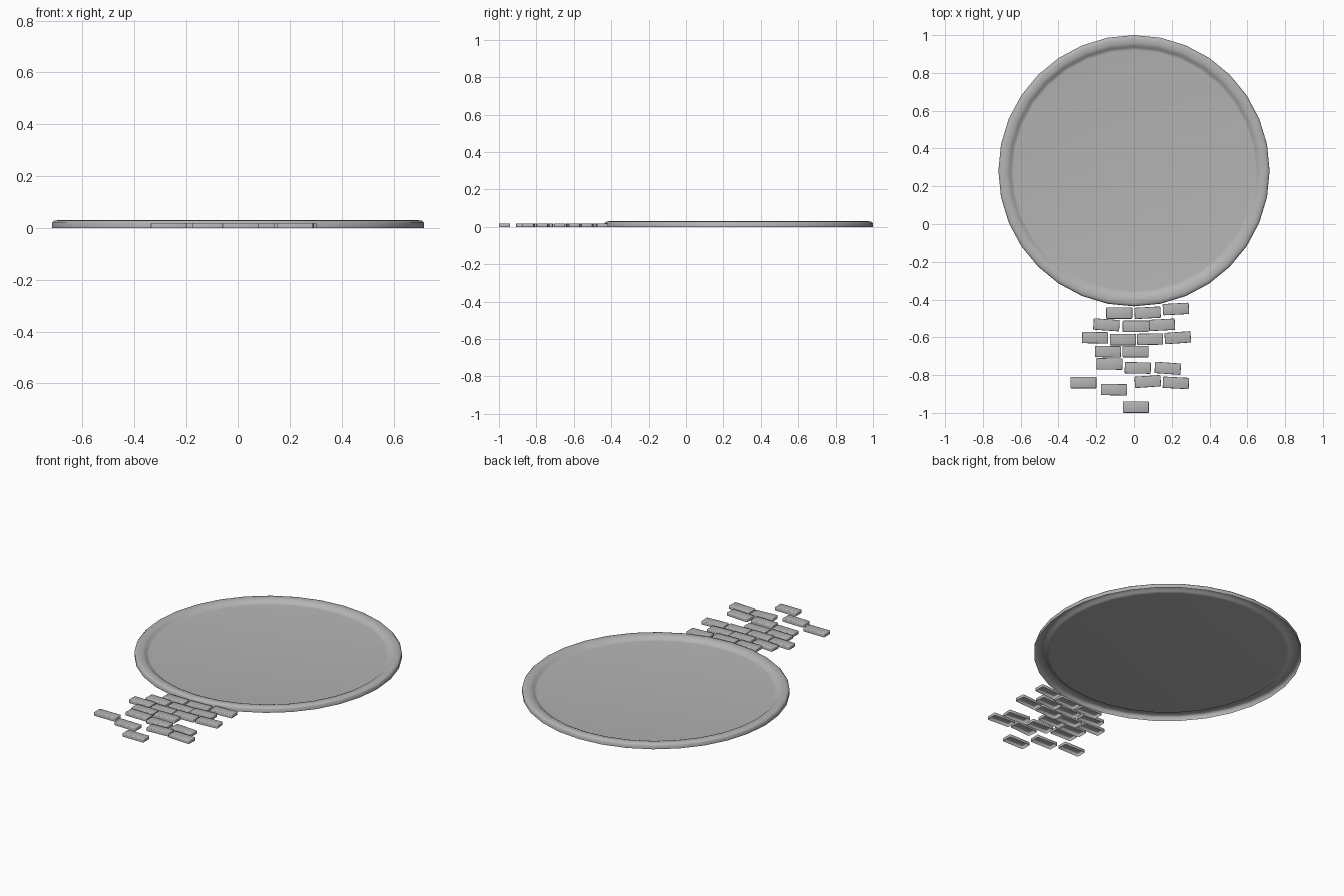
import bpy, bmesh, math
from mathutils import Matrix

if "Cube" in bpy.data.objects:
    bpy.data.objects.remove(bpy.data.objects["Cube"])

CENTRE_Y, SIDES = 0.282, 32

stone = bpy.data.materials.new("stone_grey")
stone.diffuse_color = (0.455, 0.455, 0.455, 1)
stone.use_nodes = True
stone.node_tree.nodes["Principled BSDF"].inputs["Base Color"].default_value = stone.diffuse_color


def add_object(name, bm, loc, angle=0.0):
    mesh = bpy.data.meshes.new(name)
    bm.to_mesh(mesh)
    bm.free()
    mesh.materials.append(stone)
    obj = bpy.data.objects.new(name, mesh)
    obj.location = loc
    obj.rotation_euler.z = math.radians(angle)
    bpy.context.collection.objects.link(obj)
    bpy.ops.object.select_all(action='DESELECT')
    obj.select_set(True)
    bpy.context.view_layer.objects.active = obj
    bpy.ops.object.shade_smooth_by_angle(angle=math.radians(60))
    return obj


def ring(bm, r, z):
    return [bm.verts.new((r * math.cos(2 * math.pi * i / SIDES),
                          r * math.sin(2 * math.pi * i / SIDES), z)) for i in range(SIDES)]


# Round dish: raised hollow rim, open underneath, flowing into a flat floor
bm = bmesh.new()
profile = [(0.718, 0.0), (0.718, 0.020), (0.710, 0.028), (0.695, 0.030),
           (0.676, 0.029), (0.663, 0.024), (0.653, 0.015), (0.645, 0.011), (0.637, 0.010)]
rings = [ring(bm, r, z) for r, z in profile]
for a, b in zip(rings, rings[1:]):
    for i in range(SIDES):
        j = (i + 1) % SIDES
        bm.faces.new((a[i], a[j], b[j], b[i]))
bm.faces.new(rings[-1])
add_object("round_dish", bm, (0, CENTRE_Y, 0))

# Loose paving bricks: x, y, turn in degrees
bricks = [(-.08, -.468, 0), (.07, -.466, 3), (.22, -.446, 3),
          (-.148, -.530, -4), (.007, -.538, 0), (.146, -.530, 3),
          (-.208, -.598, -1), (-.06, -.608, 0), (.083, -.606, 1), (.23, -.598, 4),
          (-.14, -.672, -1), (.006, -.672, 0),
          (-.132, -.737, -1), (.018, -.758, -1), (.177, -.760, -4),
          (-.27, -.836, 0), (.071, -.830, 4), (.22, -.837, -3),
          (-.108, -.873, -1), (.008, -.966, 0)]
L, W, H = 0.138, 0.060, 0.019
for n, (x, y, turn) in enumerate(bricks):
    bm = bmesh.new()
    bmesh.ops.create_cube(bm, size=1, matrix=Matrix.Translation((0, 0, H / 2))
                          @ Matrix.Diagonal((L, W, H, 1)))
    # open bottom, softened top and corner edges
    bm.normal_update()
    bmesh.ops.delete(bm, geom=[f for f in bm.faces if f.normal.z < -0.5], context='FACES_ONLY')
    edges = [e for e in bm.edges if not e.is_boundary]
    bmesh.ops.bevel(bm, geom=edges, offset=0.004, segments=2, profile=0.5, affect='EDGES')
    add_object(f"path_brick_{n + 1}", bm, (x + 0.002, y - 0.004, 0), turn)
